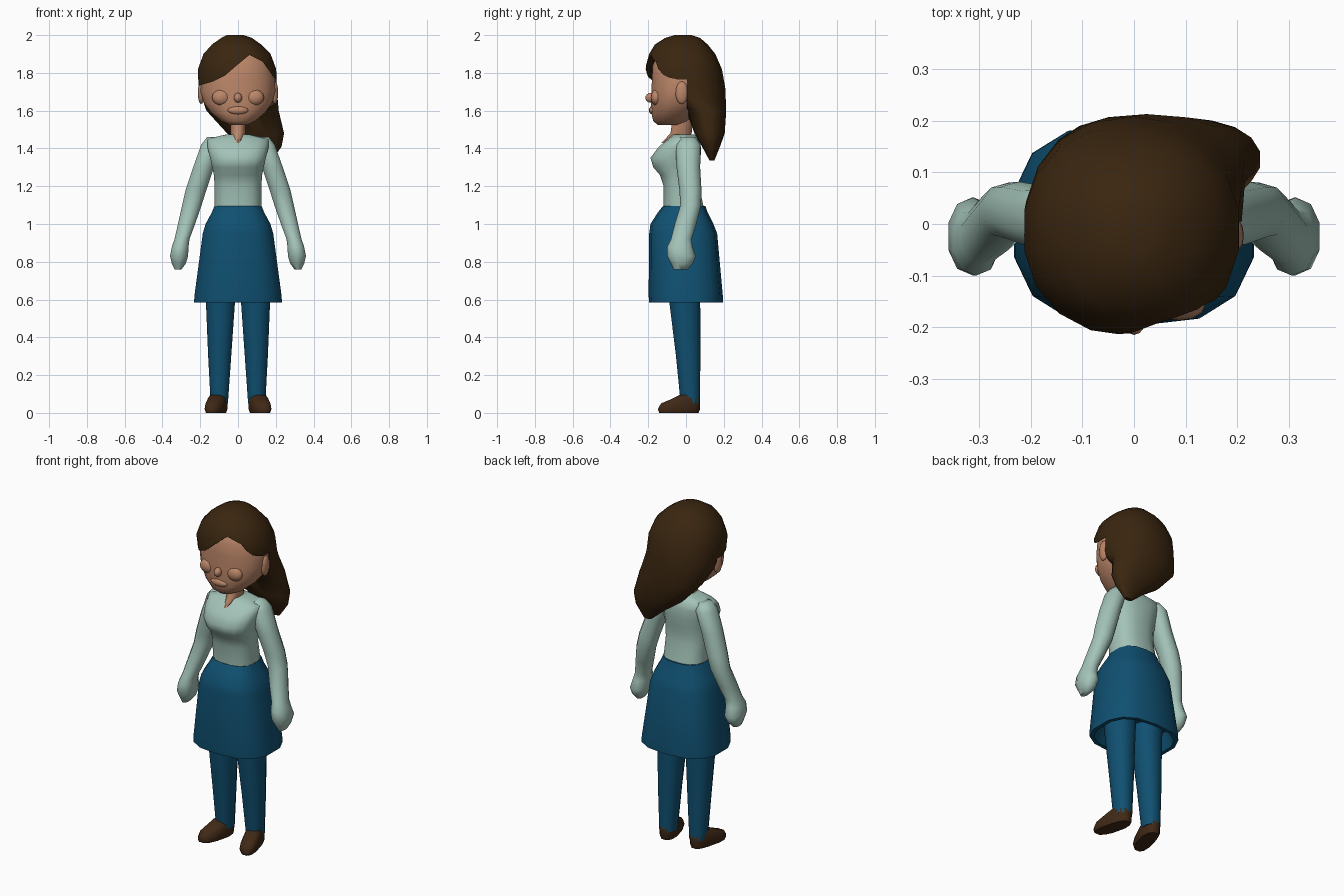
import bpy, bmesh
from math import sin, cos, pi, copysign, radians

cube = bpy.data.objects.get("Cube")
if cube:
    bpy.data.objects.remove(cube)


def material(name, rgb):
    m = bpy.data.materials.new(name)
    m.use_nodes = True
    m.diffuse_color = (*rgb, 1)
    m.node_tree.nodes["Principled BSDF"].inputs["Base Color"].default_value = (*rgb, 1)
    return m


SKIN = material("skin", (0.50, 0.24, 0.14))
HAIR = material("dark brown hair", (0.042, 0.019, 0.005))
TEAL = material("pale teal cloth", (0.37, 0.55, 0.48))
BLUE = material("deep blue cloth", (0.005, 0.08, 0.165))
SHOE = material("brown leather", (0.052, 0.022, 0.008))


def finish(name, bm, mat, angle=50):
    bmesh.ops.recalc_face_normals(bm, faces=bm.faces)
    mesh = bpy.data.meshes.new(name)
    bm.to_mesh(mesh)
    bm.free()
    mesh.materials.append(mat)
    obj = bpy.data.objects.new(name, mesh)
    bpy.context.collection.objects.link(obj)
    smooth(obj, angle)
    return obj


def smooth(obj, angle):
    bpy.ops.object.select_all(action="DESELECT")
    obj.select_set(True)
    bpy.context.view_layer.objects.active = obj
    bpy.ops.object.shade_smooth_by_angle(angle=radians(angle))


def loft(name, rings, mat, n=12, p=2.2, side=1, angle=50):
    """Skin closed rings given as (z, x0, x1, y0, y1); p squares off the section."""
    bm = bmesh.new()
    loops = []
    for z, x0, x1, y0, y1 in rings:
        loop = []
        for i in range(n):
            a = 2 * pi * (i + 0.5) / n
            u, v = (copysign(abs(t) ** (2 / p), t) for t in (cos(a), sin(a)))
            x = (x0 + x1) / 2 + u * (x1 - x0) / 2
            y = (y0 + y1) / 2 + v * (y1 - y0) / 2
            loop.append(bm.verts.new((x * side, y, z)))
        loops.append(loop)
    for a, b in zip(loops, loops[1:]):
        for i in range(n):
            j = (i + 1) % n
            bm.faces.new((a[i], a[j], b[j], b[i]))
    bm.faces.new(loops[0])
    bm.faces.new(loops[-1])
    return finish(name, bm, mat, angle)


def blob(name, loc, size, mat):
    bm = bmesh.new()
    bmesh.ops.create_uvsphere(bm, u_segments=12, v_segments=8, radius=1)
    for v in bm.verts:
        v.co = [c + s * k for c, s, k in zip(loc, size, v.co)]
    return finish(name, bm, mat, 80)


# Torso with a full bust, and the neck rising out of the collar
loft("jumper_body", [
    (1.07, -.125, .125, -.12, .10), (1.20, -.125, .125, -.12, .07),
    (1.26, -.13, .13, -.14, .07), (1.30, -.138, .138, -.175, .075),
    (1.35, -.15, .15, -.19, .08), (1.41, -.165, .165, -.145, .08),
    (1.45, -.165, .165, -.095, .07), (1.475, -.06, .06, -.07, .045)],
    TEAL, n=16, p=2.6, angle=60)
loft("neck", [(1.43, -.012, .012, -.13, .0), (1.48, -.042, .042, -.082, .03),
              (1.60, -.042, .042, -.065, .04)], SKIN, n=10)

# Skirt, with a hollow hem
loft("skirt", [
    (1.095, -.127, .127, -.122, .103), (1.06, -.142, .142, -.15, .115),
    (1.00, -.175, .175, -.188, .145), (.95, -.19, .19, -.195, .165),
    (.62, -.235, .235, -.198, .195), (.585, -.237, .237, -.195, .195),
    (.585, -.215, .215, -.175, .175), (.68, -.19, .19, -.15, .15)],
    BLUE, n=14, p=2.7)

# Limbs, mirrored
for side, word in ((1, "left"), (-1, "right")):
    loft(word + "_sleeve_and_hand", [
        (1.46, .10, .165, -.03, .05), (1.42, .09, .197, -.055, .078),
        (1.30, .125, .24, -.05, .075), (1.18, .165, .28, -.035, .082),
        (1.10, .19, .298, -.03, .08), (1.00, .225, .32, -.06, .055),
        (.92, .255, .338, -.08, .03), (.88, .26, .352, -.10, .035),
        (.83, .262, .362, -.10, .052), (.79, .275, .352, -.08, .035),
        (.758, .30, .335, -.065, .005)], TEAL, n=10, side=side, angle=60)
    loft(word + "_trouser_leg", [
        (.72, .005, .18, -.10, .08), (.58, .014, .172, -.09, .078),
        (.30, .034, .16, -.055, .078), (.05, .052, .146, -.03, .076)],
        BLUE, n=12, side=side)

    # Shoe: low wedge with the toe turned outwards
    shoe = loft(word + "_shoe", [
        (.0, .055, .145, -.145, .07), (.02, .048, .152, -.152, .077),
        (.05, .05, .15, -.135, .078), (.075, .052, .148, -.075, .076),
        (.095, .06, .14, -.035, .06)], SHOE, n=12, p=2.6)
    for v in shoe.data.vertices:
        toe = max(0, .03 - v.co.y)
        v.co.x = (v.co.x + toe * .24) * side
    shoe.data.flip_normals() if side < 0 else None

    # Ear and closed eye
    blob(word + "_ear", (.195 * side, -.022, 1.695), (.018, .034, .06), SKIN)
    blob(word + "_eyelid", (.088 * side, -.157, 1.67), (.05, .03, .042), SKIN)

# Head: wide cheeks tapering to a small chin
loft("head", [
    (1.525, -.05, .05, -.15, -.03), (1.545, -.092, .092, -.175, .01),
    (1.59, -.145, .145, -.185, .06), (1.64, -.182, .182, -.186, .10),
    (1.70, -.20, .20, -.185, .13), (1.77, -.198, .198, -.182, .14),
    (1.84, -.185, .185, -.178, .14), (1.90, -.15, .15, -.15, .12),
    (1.94, -.08, .08, -.09, .07)], SKIN, n=20, p=2.15, angle=80)
blob("nose", (0, -.188, 1.668), (.022, .027, .026), SKIN)
blob("mouth", (0, -.178, 1.602), (.055, .018, .022), SKIN)

# Hair: full crown that sweeps back into a tail over the left shoulder
hair = loft("hair", [
    (2.0, -.06, .03, -.06, .03), (1.985, -.09, .075, -.11, .075),
    (1.95, -.14, .125, -.165, .115), (1.90, -.185, .175, -.195, .155),
    (1.82, -.215, .205, -.217, .19), (1.72, -.212, .208, -.205, .208),
    (1.60, -.17, .218, .0, .213), (1.48, -.06, .246, .045, .205),
    (1.41, .04, .232, .085, .18), (1.335, .13, .18, .125, .15)],
    HAIR, n=18, angle=50)

# Face opening with a swept fringe, cut out of the hair
bm = bmesh.new()
fringe = [(-.3, 1.715), (-.2, 1.735), (-.13, 1.755), (-.07, 1.785), (0, 1.845),
          (.06, 1.895), (.13, 1.86), (.19, 1.775), (.22, 1.755), (.3, 1.755),
          (.3, 1.3), (-.3, 1.3)]
face = bm.faces.new([bm.verts.new((x, -.4, z)) for x, z in fringe])
back = bmesh.ops.extrude_face_region(bm, geom=[face])["geom"]
for v in back:
    if isinstance(v, bmesh.types.BMVert):
        v.co.y = .005
cutter = finish("face_opening_cutter", bm, HAIR)
cutter.hide_render = True
cut = hair.modifiers.new("face_opening", "BOOLEAN")
cut.operation = "DIFFERENCE"
cut.solver = "EXACT"
cut.object = cutter
bpy.ops.object.select_all(action="DESELECT")
bpy.context.view_layer.objects.active = hair
hair.select_set(True)
bpy.ops.object.modifier_apply(modifier=cut.name)
bpy.data.objects.remove(cutter)
smooth(hair, 50)
